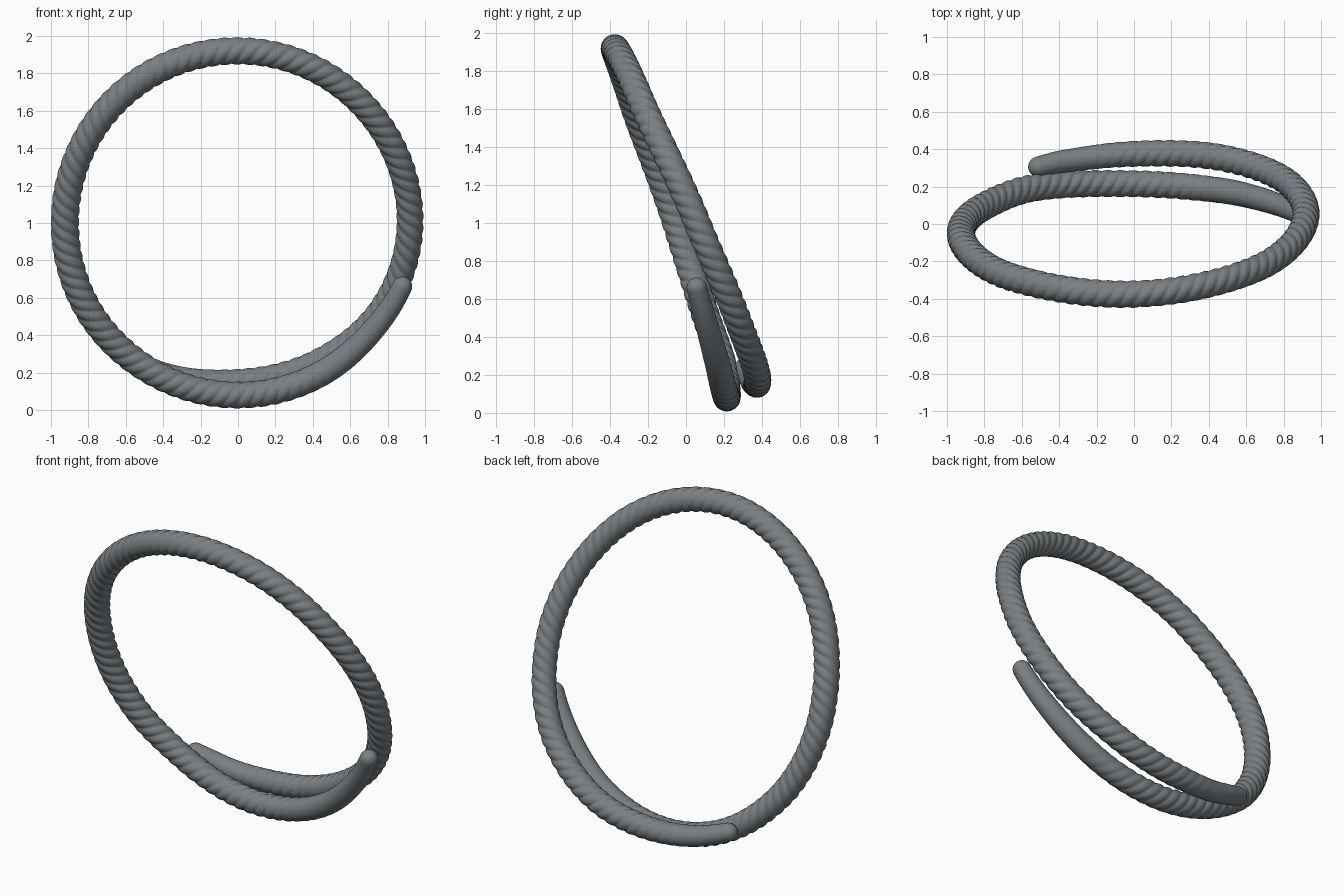
import bpy, bmesh, math
from mathutils import Vector

cube = bpy.data.objects.get("Cube")
if cube:
    bpy.data.objects.remove(cube, do_unlink=True)

# Path stations: angle (degrees), ring radius, depth y, tube radius
STATIONS = [
    (18, .945, .045, .052), (40, .92, .125, .062), (60, .92, .18, .068),
    (90, .92, .215, .07), (125, .92, .195, .071), (150, .925, .095, .073),
    (180, .925, -.05, .074), (225, .925, -.285, .073), (270, .92, -.375, .071),
    (315, .92, -.24, .07), (360, .92, .06, .07), (390, .90, .25, .07),
    (420, .86, .36, .07), (450, .85, .375, .068), (475, .895, .335, .06),
    (487, .93, .295, .052)]
RINGS, SIDES = 1300, 48
LOBES, LEAD, DEPTH = 4, .27, .12


def slope(i, c):
    a, b = STATIONS[max(i - 1, 0)], STATIONS[min(i + 1, len(STATIONS) - 1)]
    return (b[c] - a[c]) / (b[0] - a[0])


def sample(t, c):
    """Smooth interpolation of one station column at angle t."""
    i = max(k for k in range(len(STATIONS) - 1) if STATIONS[k][0] <= t)
    a, b = STATIONS[i], STATIONS[i + 1]
    h = b[0] - a[0]
    u = (t - a[0]) / h
    return ((1 + 2 * u) * (1 - u) ** 2 * a[c] + u * (1 - u) ** 2 * h * slope(i, c)
            + u * u * (3 - 2 * u) * b[c] + u * u * (u - 1) * h * slope(i + 1, c))


def point(t):
    r, a = sample(t, 1), math.radians(t)
    return Vector((r * math.cos(a), sample(t, 2), 1 - r * math.sin(a)))


def ease(x):
    x = min(max(x, 0), 1)
    return x * x * (3 - 2 * x)


# Centre line, with extra rings packed into the rounded tips
first, last = STATIONS[0][0], STATIONS[-1][0]
tip = 4
angles = [first + tip * (k / 16) ** 2 for k in range(16)]
angles += [first + tip + (last - first - 2 * tip) * k / RINGS for k in range(RINGS + 1)]
angles += [last - tip * (k / 16) ** 2 for k in range(15, -1, -1)]
centres = [point(t) for t in angles]
lengths = [0]
for p, q in zip(centres, centres[1:]):
    lengths.append(lengths[-1] + (q - p).length)
total = lengths[-1]

# Twisted tube with smooth, rounded ends
bm = bmesh.new()
rows = []
for i, (t, p, s) in enumerate(zip(angles, centres, lengths)):
    tangent = (centres[min(i + 1, len(centres) - 1)] - centres[max(i - 1, 0)]).normalized()
    a = math.radians(t)
    outward = Vector((math.cos(a), 0, -math.sin(a)))
    normal = (outward - tangent * outward.dot(tangent)).normalized()
    side = tangent.cross(normal)
    radius = sample(t, 3)
    edge = min(s, total - s) / radius
    cap = math.sqrt(max(1 - (1 - min(edge, 1)) ** 2, .0004))
    twist = ease((t - 50) / 35) * ease((last - 15 - t) / 35)
    row = []
    for k in range(SIDES):
        f = math.tau * k / SIDES
        strand = abs(math.sin(LOBES * (f + math.tau * s / LEAD) / 2)) ** .8
        r = radius * cap * (1 + DEPTH * twist * (strand - .75))
        row.append(bm.verts.new(p + r * (normal * math.cos(f) + side * math.sin(f))))
    rows.append(row)
for lower, upper in zip(rows, rows[1:]):
    for k in range(SIDES):
        n = (k + 1) % SIDES
        bm.faces.new((lower[k], lower[n], upper[n], upper[k]))
bm.faces.new(rows[0][::-1])
bm.faces.new(rows[-1])
bmesh.ops.recalc_face_normals(bm, faces=bm.faces[:])
for face in bm.faces:
    face.smooth = True

mesh = bpy.data.meshes.new("twisted_ring")
bm.to_mesh(mesh)
bm.free()
ring = bpy.data.objects.new("twisted_ring", mesh)
bpy.context.collection.objects.link(ring)

# Dull grey metal
metal = bpy.data.materials.new("grey_metal")
metal.use_nodes = True
colour = (.19, .215, .23, 1)
metal.diffuse_color = colour
metal.node_tree.nodes["Principled BSDF"].inputs["Base Color"].default_value = colour
mesh.materials.append(metal)
